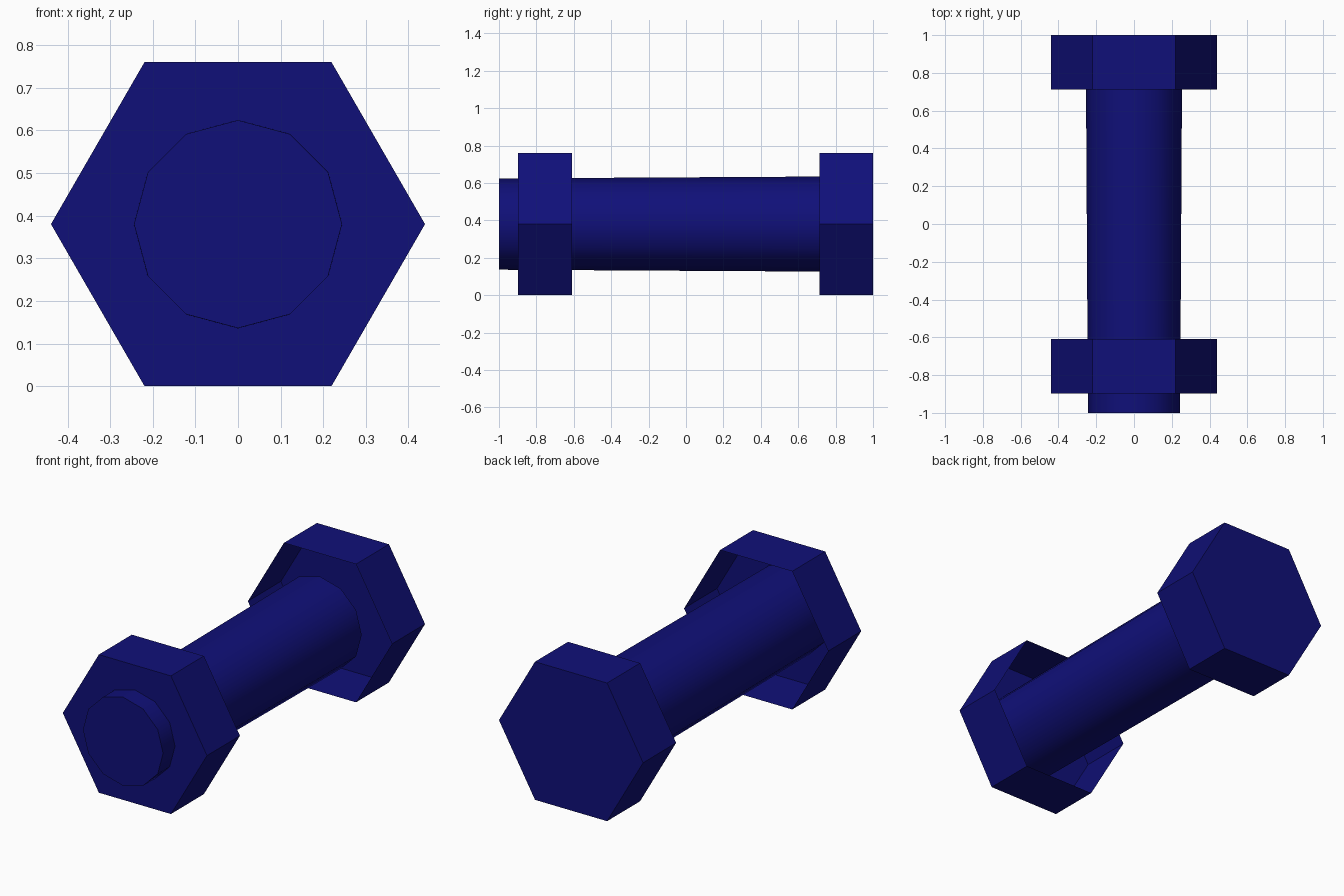
import bpy
import bmesh
from math import cos, sin, pi, radians

default = bpy.data.objects.get("Cube")
if default:
    bpy.data.objects.remove(default, do_unlink=True)

HEX_RADIUS = 0.439
AXIS_HEIGHT = HEX_RADIUS * cos(pi / 6)

navy = bpy.data.materials.new("navy_blue")
navy.use_nodes = True
colour = (0.005, 0.005, 0.19, 1)
navy.diffuse_color = colour
navy.node_tree.nodes["Principled BSDF"].inputs["Base Color"].default_value = colour


def prism(name, sides, front, back, front_radius, back_radius, cap, smooth=False):
    """Tube along y, closed only at the end named by cap."""
    bm = bmesh.new()
    rings = []
    for y, r in ((front, front_radius), (back, back_radius)):
        angles = [2 * pi * i / sides for i in range(sides)]
        rings.append([bm.verts.new((r * cos(a), y, AXIS_HEIGHT + r * sin(a)))
                      for a in angles])
    near, far = rings
    for i in range(sides):
        j = (i + 1) % sides
        bm.faces.new((near[i], near[j], far[j], far[i]))
    # Front cap faces -y, back cap faces +y
    bm.faces.new(near[::-1] if cap == "front" else far)
    bmesh.ops.recalc_face_normals(bm, faces=bm.faces)
    cap_face = next(f for f in bm.faces if len(f.verts) == sides)
    if cap_face.normal.y * (-1 if cap == "front" else 1) < 0:
        bmesh.ops.reverse_faces(bm, faces=bm.faces)
    mesh = bpy.data.meshes.new(name)
    bm.to_mesh(mesh)
    bm.free()
    mesh.materials.append(navy)
    obj = bpy.data.objects.new(name, mesh)
    bpy.context.collection.objects.link(obj)
    if smooth:
        bpy.ops.object.select_all(action="DESELECT")
        obj.select_set(True)
        bpy.context.view_layer.objects.active = obj
        bpy.ops.object.shade_smooth_by_angle(angle=radians(40))
    return obj


# Slightly tapered shank, ending at the open mouth of the head
prism("shank", 12, -1, 0.713, 0.244, 0.254, "front", smooth=True)

# Hollow hexagonal head and nut, both open toward the middle
prism("bolt_head", 6, 0.713, 1, HEX_RADIUS, HEX_RADIUS, "back")
prism("nut", 6, -0.897, -0.61, HEX_RADIUS, HEX_RADIUS, "front")
